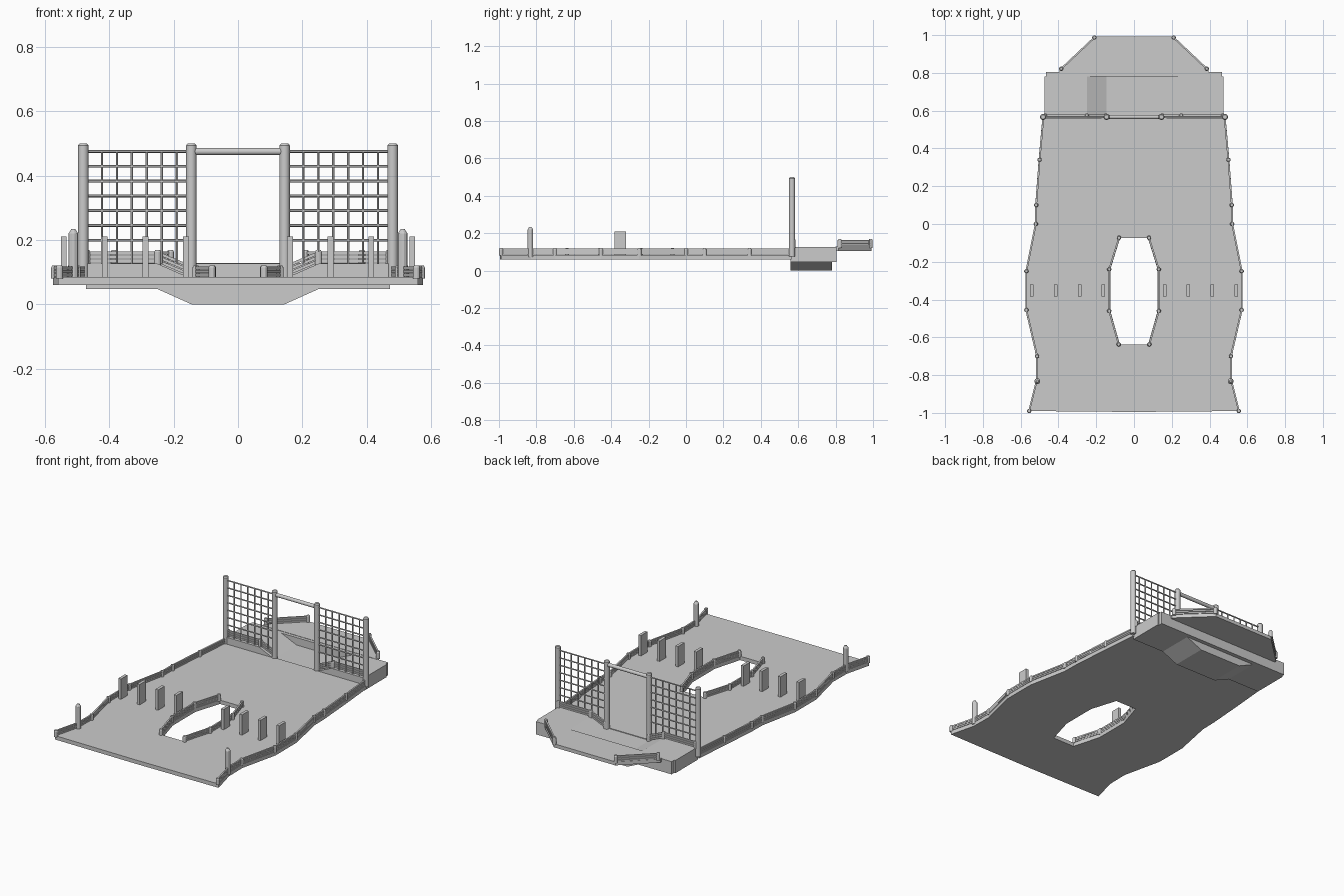
import bpy, bmesh, math
from mathutils import Vector

if "Cube" in bpy.data.objects:
    bpy.data.objects.remove(bpy.data.objects["Cube"])

DECK = 0.084   # main deck top
UP = 0.126     # upper terrace top


def finish(name, bm, mirror=True, smooth=False):
    bmesh.ops.recalc_face_normals(bm, faces=bm.faces)
    me = bpy.data.meshes.new(name)
    bm.to_mesh(me)
    bm.free()
    ob = bpy.data.objects.new(name, me)
    bpy.context.collection.objects.link(ob)
    if mirror:
        m = ob.modifiers.new("Mirror", 'MIRROR')
        m.merge_threshold = 0.0001
    if smooth:
        bpy.context.view_layer.objects.active = ob
        ob.select_set(True)
        bpy.ops.object.shade_smooth_by_angle(angle=math.radians(40))
        ob.select_set(False)
    return ob


def prism(name, pts, a, b, place):
    """Half outline extruded from a to b; open on the x = 0 seam."""
    bm = bmesh.new()
    lo = [bm.verts.new(place(p, a)) for p in pts]
    hi = [bm.verts.new(place(p, b)) for p in pts]
    bm.faces.new(lo)
    bm.faces.new(hi)
    n = len(pts)
    for i in range(n):
        j = (i + 1) % n
        if pts[i][0] == 0 and pts[j][0] == 0:
            continue
        bm.faces.new((lo[i], lo[j], hi[j], hi[i]))
    return finish(name, bm)


def flat(p, h):
    return (p[0], p[1], h)


def upright(p, d):
    return (p[0], d, p[1])


def bar(bm, p, q, r, sides=4, r2=None):
    """Straight bar between two points."""
    p, q = Vector(p), Vector(q)
    d = q - p
    side = d.cross(Vector((0, 0, 1)))
    if side.length < 1e-6:
        side = Vector((1, 0, 0))
    side.normalize()
    up = side.cross(d).normalized()
    r2 = r if r2 is None else r2
    rings = []
    for c, rad in ((p, r), (q, r2)):
        rings.append([bm.verts.new(c + rad * (
            side * math.cos(2 * math.pi * (k + .5) / sides)
            + up * math.sin(2 * math.pi * (k + .5) / sides))) for k in range(sides)])
    for k in range(sides):
        j = (k + 1) % sides
        bm.faces.new((rings[0][k], rings[0][j], rings[1][j], rings[1][k]))
    bm.faces.new(rings[0])
    bm.faces.new(rings[1])


def post(bm, x, y, z0, z1, r, cap=0.006, taper=0.7, sides=12):
    bar(bm, (x, y, z0), (x, y, z1 - cap), r, sides)
    bar(bm, (x, y, z1 - cap), (x, y, z1), r, sides, r * taper)


def railing(name, pts, height=0.036):
    """Three stacked rails through a path of base points, with short posts."""
    bm = bmesh.new()
    for a, b in zip(pts, pts[1:]):
        for k in (0.2, 0.5, 0.8):
            lift = Vector((0, 0, height * k))
            bar(bm, Vector(a) + lift, Vector(b) + lift, 0.0065)
    for x, y, z in pts:
        post(bm, x, y, z - 0.004, z + height, 0.0115)
    return finish(name, bm)


# Main deck with the elongated opening
edge = [(0.56, -0.99), (0.52, -0.83), (0.518, -0.70), (0.575, -0.455), (0.575, -0.25),
        (0.525, 0.0), (0.523, 0.10), (0.505, 0.34), (0.485, 0.565)]
hole = [(0.073, -0.073), (0.125, -0.24), (0.125, -0.46), (0.075, -0.637)]
prism("deck", [(0, -0.995)] + edge + [(0, 0.565), (0, -0.073)] + hole + [(0, -0.637)],
      0.06, DECK, flat)

# Rear terrace with sunken middle, its back wall and the end platform
prism("sunken_terrace", [(0, 0), (0.145, 0), (0.25, 0.047), (0.473, 0.047),
                         (0.473, UP), (0.25, UP), (0.145, 0.08), (0, 0.08)],
      0.558, 0.78, upright)
prism("terrace_back_wall", [(0, 0.047), (0.465, 0.047), (0.465, UP), (0, UP)],
      0.78, 0.805, upright)
prism("end_platform", [(0, 0.80), (0.395, 0.80), (0.395, 0.815), (0.21, 0.992), (0, 0.992)],
      0.106, UP + 0.002, flat)

# Low railings
railing("side_railing", [(x - 0.005, y, DECK) for x, y in edge])
railing("opening_railing", [(x + 0.006, y, DECK) for x, y in hole])
railing("platform_railing", [(0.385, 0.822, UP), (0.21, 0.987, UP)], 0.042)
railing("gate_railing", [(0.47, 0.575, UP), (0.25, 0.575, UP), (0.15, 0.575, DECK)], 0.042)

# Tall gate posts, top beam and pointed entrance posts
bm = bmesh.new()
for x in (0.145, 0.481):
    post(bm, x, 0.567, 0.075, 0.5, 0.0165)
finish("gate_posts", bm, smooth=True)
bm = bmesh.new()
bar(bm, (-0.145, 0.567, 0.475), (0.145, 0.567, 0.475), 0.0115, 12)
finish("gate_beam", bm, mirror=False, smooth=True)
bm = bmesh.new()
post(bm, 0.512, -0.832, DECK - 0.01, 0.234, 0.0155, cap=0.014, taper=0.4)
finish("entrance_posts", bm)

# Lattice screens on both sides of the gate
bm = bmesh.new()
for x0, x1, first in ((-0.475, -0.145, -0.423), (0.145, 0.475, 0.203)):
    for i in range(7):
        z = 0.475 - 0.046 * i
        bar(bm, (x0, 0.567, z), (x1, 0.567, z), 0.0045, 6)
    for i in range(6):
        x = first + 0.0465 * i
        bar(bm, (x, 0.567, UP), (x, 0.567, 0.478), 0.004, 6)
finish("lattice_screens", bm, mirror=False)

# Row of upright slabs across the deck
bm = bmesh.new()
for x in (0.162, 0.288, 0.414, 0.542):
    cube = bmesh.ops.create_cube(bm, size=1)["verts"]
    bmesh.ops.scale(bm, vec=(0.018, 0.063, 0.13), verts=cube)
    bmesh.ops.translate(bm, vec=(x, -0.352, 0.145), verts=cube)
finish("upright_slabs", bm)
